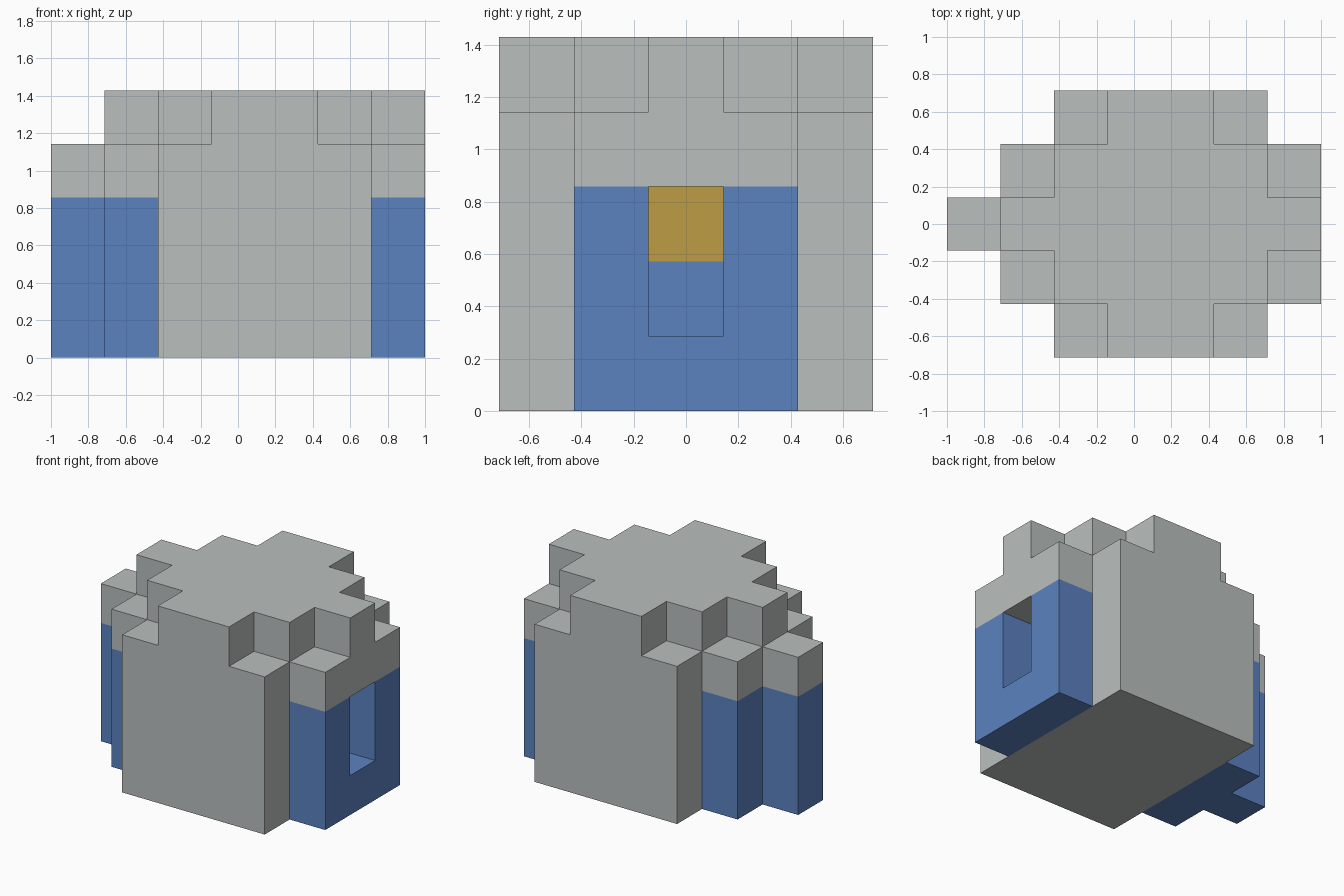
import bpy
import bmesh
from mathutils import Vector

if "Cube" in bpy.data.objects:
    bpy.data.objects.remove(bpy.data.objects["Cube"], do_unlink=True)

U = 2 / 7                      # size of one block
ORIGIN = Vector((3.5, 2.5, 0)) # grid centre, in blocks


def material(name, colour):
    mat = bpy.data.materials.new(name)
    mat.use_nodes = True
    mat.diffuse_color = (*colour, 1)
    mat.node_tree.nodes["Principled BSDF"].inputs["Base Color"].default_value = (*colour, 1)
    return mat


grey = material("stone grey", (0.49, 0.52, 0.515))
blue = material("blue", (0.105, 0.223, 0.527))
ochre = material("ochre", (0.515, 0.335, 0.06))


def prism(name, outline, depth, mat):
    """Extrude a flat outline (block units) by the depth vector."""
    bm = bmesh.new()
    verts = [bm.verts.new((Vector(p) - ORIGIN) * U) for p in outline]
    face = bm.faces.new(verts)
    new = bmesh.ops.extrude_face_region(bm, geom=[face])["geom"]
    moved = [v for v in new if isinstance(v, bmesh.types.BMVert)]
    bmesh.ops.translate(bm, verts=moved, vec=Vector(depth) * U)
    bmesh.ops.recalc_face_normals(bm, faces=bm.faces)
    mesh = bpy.data.meshes.new(name)
    bm.to_mesh(mesh)
    bm.free()
    mesh.materials.append(mat)
    obj = bpy.data.objects.new(name, mesh)
    bpy.context.collection.objects.link(obj)
    return obj


def slab(name, half_plan, z0, z1, mat):
    """Upright prism from a plan mirrored about the middle row."""
    plan = half_plan + [(x, 5 - y) for x, y in reversed(half_plan)]
    return prism(name, [(x, y, z0) for x, y in plan], (0, 0, z1 - z0), mat)


# Main block and stepped roof
slab("main_body", [(2, 0), (6, 0)], 0, 4, grey)
slab("stepped_roof", [(1, 2), (2, 2), (2, 1), (3, 1), (3, 0), (5, 0),
                      (5, 1), (6, 1), (6, 2), (7, 2)], 4, 5, grey)

# Stepped end: blue wall with grey band on top
end_plan = [(0, 2), (1, 2), (1, 1), (2, 1)]
slab("stepped_end_wall", end_plan, 0, 3, blue)
slab("stepped_end_band", end_plan, 3, 4, grey)

# Opposite end: blue wall with a niche, grey lintel above
niche_wall = [(1, 0), (4, 0), (4, 3), (3, 3), (3, 1), (2, 1), (2, 3), (1, 3)]
prism("niche_wall", [(6, y, z) for y, z in niche_wall], (1, 0, 0), blue)
slab("niche_lintel", [(6, 1), (7, 1)], 3, 4, grey)

# Coloured panels on the back of the niche
for name, z, thick, mat in (("niche_lower_panel", 1, 0.01, blue),
                            ("niche_upper_panel", 2, 0.03, ochre)):
    square = [(6, 2, z), (6, 3, z), (6, 3, z + 1), (6, 2, z + 1)]
    prism(name, square, (thick, 0, 0), mat)
